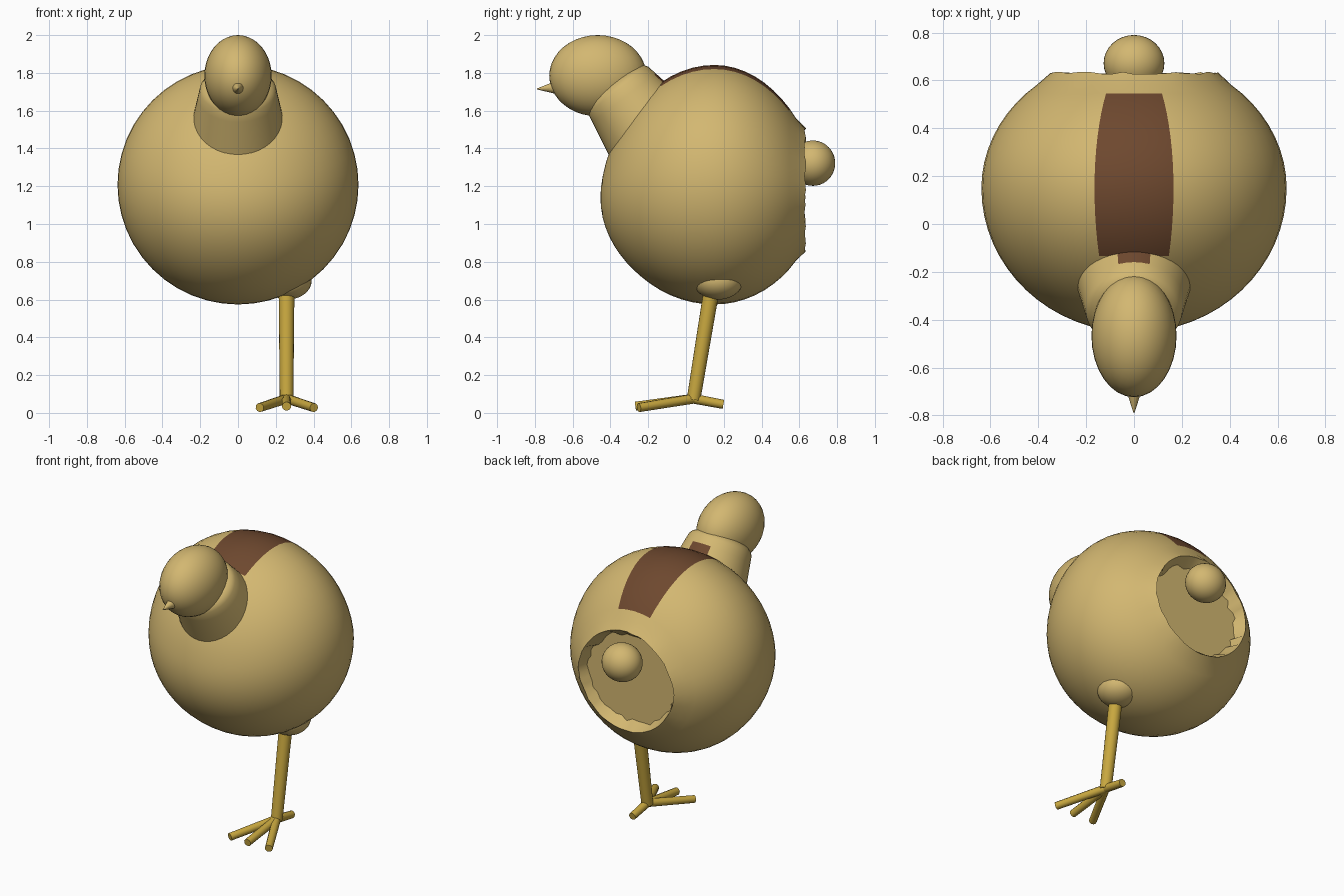
import bpy, bmesh, math, random
from mathutils import Vector, Matrix

if "Cube" in bpy.data.objects:
    bpy.data.objects.remove(bpy.data.objects["Cube"])

random.seed(4)


def material(name, rgb):
    m = bpy.data.materials.new(name)
    m.diffuse_color = (*rgb, 1)
    m.use_nodes = True
    m.node_tree.nodes["Principled BSDF"].inputs["Base Color"].default_value = m.diffuse_color
    return m


TAN = material("tan", (0.65, 0.475, 0.165))
BROWN = material("brown", (0.155, 0.065, 0.028))
GOLD = material("golden yellow", (0.58, 0.39, 0.05))


def finish(bm, name, mats, angle=50):
    """Turn a bmesh into a smooth-shaded object."""
    bmesh.ops.recalc_face_normals(bm, faces=bm.faces)
    me = bpy.data.meshes.new(name)
    bm.to_mesh(me)
    bm.free()
    ob = bpy.data.objects.new(name, me)
    bpy.context.collection.objects.link(ob)
    for m in mats:
        me.materials.append(m)
    bpy.ops.object.select_all(action='DESELECT')
    ob.select_set(True)
    bpy.context.view_layer.objects.active = ob
    bpy.ops.object.shade_smooth_by_angle(angle=math.radians(angle))
    return ob


def ellipsoid(name, centre, radii, mat):
    bm = bmesh.new()
    bmesh.ops.create_uvsphere(bm, u_segments=32, v_segments=20, radius=1)
    bmesh.ops.scale(bm, vec=radii, verts=bm.verts)
    bmesh.ops.translate(bm, vec=centre, verts=bm.verts)
    return finish(bm, name, [mat])


def rod(name, a, b, r1, r2, mat, sides=12):
    """Tapered cylinder from a to b."""
    a, b = Vector(a), Vector(b)
    d = b - a
    bm = bmesh.new()
    bmesh.ops.create_cone(bm, cap_ends=True, segments=sides, radius1=r1,
                          radius2=r2, depth=d.length)
    rot = Vector((0, 0, 1)).rotation_difference(d).to_matrix().to_4x4()
    bmesh.ops.transform(bm, matrix=Matrix.Translation((a + b) / 2) @ rot,
                        verts=bm.verts)
    return finish(bm, name, [mat])


# Body: round, poles along y, breast set low, hollowed rear
bm = bmesh.new()
bmesh.ops.create_uvsphere(bm, u_segments=48, v_segments=32, radius=1)
bmesh.ops.rotate(bm, cent=(0, 0, 0), matrix=Matrix.Rotation(math.pi / 2, 3, 'X'),
                 verts=bm.verts)
for f in bm.faces:
    c = f.calc_center_median()
    side = math.degrees(math.atan2(abs(c.x), c.z))
    polar = math.degrees(math.acos(max(-1, min(1, c.y))))
    f.material_index = int(side < 15 and 45 < polar < 116)   # back stripe
for v in bm.verts:
    x, t, z = v.co
    y = 0.15 + t * (0.603 if t < 0 else 0.56)
    weight = 0.8 + z if t < 0 else 0.5 + 2 * z
    drop = 0.085 * t * t * max(0, min(1, weight))
    if t > 0.85:                                             # sunken rear disc
        y = 0.562
        if t < 0.9:                                          # ragged disc edge
            k = random.uniform(1.02, 1.13)
            x, z = x * k, z * k
    elif t > 0.81:                                           # thin rim
        y = 0.63 + random.uniform(-0.004, 0.006)
        x, z = x * 0.99, z * 1.02
    v.co = (x * 0.638, y, 1.208 + z * 0.634 - drop)
finish(bm, "body", [TAN, BROWN])

# Neck: tilted tapered tube with rounded top and a brown patch
bm = bmesh.new()
base, top = Vector((0, -0.2, 1.5)), Vector((0, -0.36, 1.71))
axis = (top - base).normalized()
up = Vector((1, 0, 0)).cross(axis)
if up.y < 0:
    up = -up
SEG, ROWS = 40, 5
stations = [(base.lerp(top, i / ROWS), 0.252 - 0.05 * i / ROWS) for i in range(ROWS + 1)]
stations += [(top + axis * h, r) for h, r in ((0.022, 0.188), (0.038, 0.165), (0.048, 0.13))]
rings = []
for c, r in stations:
    rings.append([bm.verts.new(c + r * (up * math.cos(2 * math.pi * j / SEG)
                  + Vector((1, 0, 0)) * math.sin(2 * math.pi * j / SEG)))
                  for j in range(SEG)])
for i in range(len(rings) - 1):
    for j in range(SEG):
        n = (j + 1) % SEG
        f = bm.faces.new((rings[i][j], rings[i][n], rings[i + 1][n], rings[i + 1][j]))
        f.material_index = int(i < ROWS - 1 and (j < 2 or j >= SEG - 2))
bm.faces.new(rings[0])
bm.faces.new(rings[-1])
finish(bm, "neck", [TAN, BROWN])

# Head, beak and tail
ellipsoid("head", (0, -0.467, 1.785), (0.178, 0.257, 0.215), TAN)
rod("beak", (0, -0.69, 1.722), (0, -0.79, 1.715), 0.034, 0.002, TAN, 16)
ellipsoid("tail_ball", (0, 0.672, 1.322), (0.127, 0.118, 0.12), TAN)

# Single standing leg with hip, shank and toes
ellipsoid("hip", (0.262, 0.17, 0.7), (0.128, 0.132, 0.1), TAN)
rod("leg", (0.257, 0.14, 0.68), (0.257, 0.04, 0.07), 0.042, 0.036, GOLD, 16)
ankle = (0.257, 0.04, 0.075)
for name, tip in {"inner_toe": (0.115, -0.25, 0.028), "middle_toe": (0.257, -0.268, 0.035),
                  "outer_toe": (0.402, -0.25, 0.028), "back_toe": (0.257, 0.198, 0.045)}.items():
    rod(name, ankle, tip, 0.026, 0.024, GOLD, 10)
